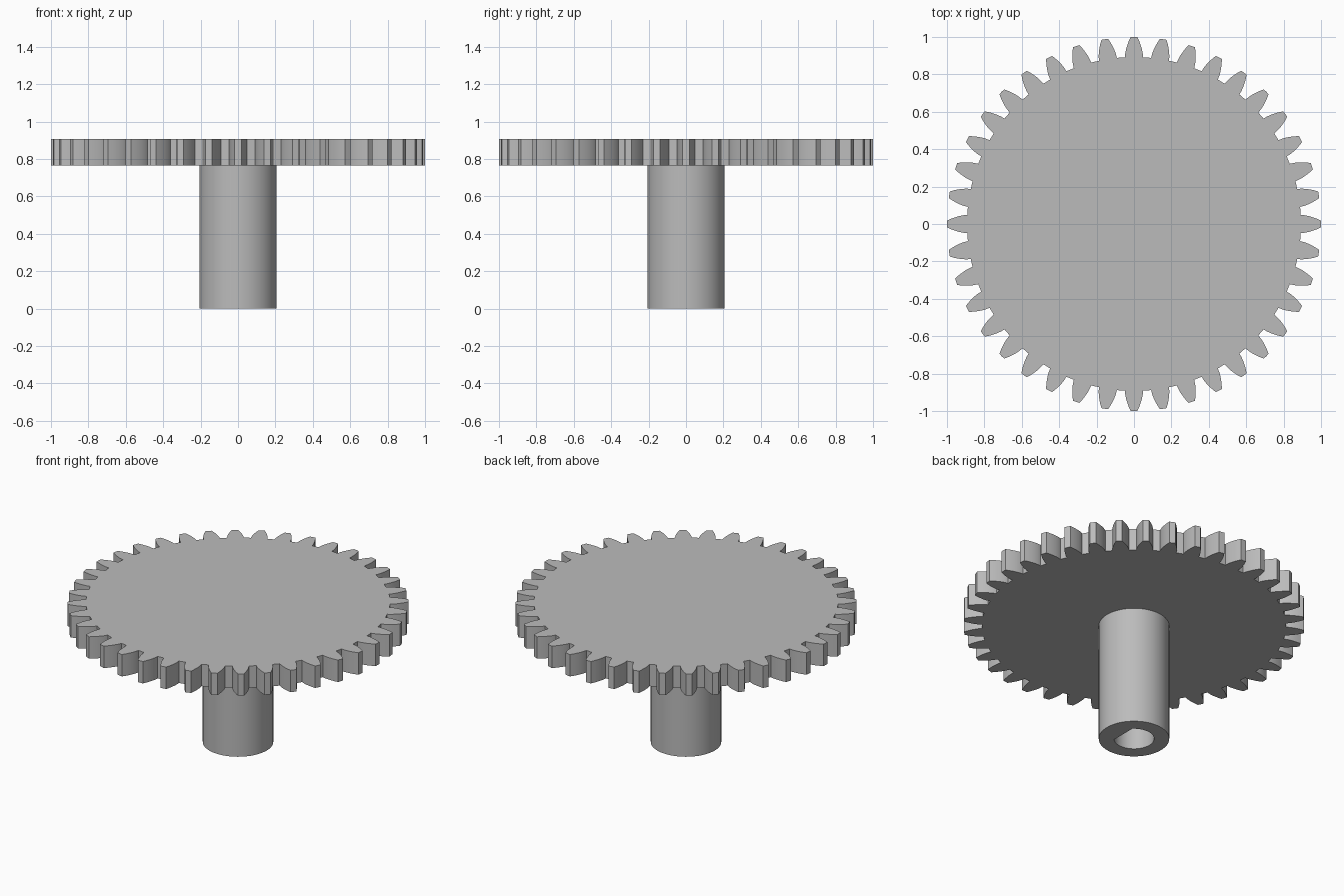
import bpy, bmesh, math
from math import cos, sin, tan, acos, pi, radians

cube = bpy.data.objects.get("Cube")
if cube:
    bpy.data.objects.remove(cube, do_unlink=True)

TEETH = 40
TIP_R = 1.0
MODULE = 2 * TIP_R / (TEETH + 2)
PITCH_R = MODULE * TEETH / 2
ROOT_R = PITCH_R - 1.25 * MODULE
PRESSURE = radians(20)
BASE_R = PITCH_R * cos(PRESSURE)
PLATE_Z, TOP_Z = 0.765, 0.907
SHAFT_R, BORE_R, BORE_FLAT = 0.207, 0.118, 0.0834
SEGMENTS = 96

grey = bpy.data.materials.new("plain grey")
grey.use_nodes = True
colour = (0.5, 0.5, 0.5, 1)
grey.diffuse_color = colour
grey.node_tree.nodes["Principled BSDF"].inputs["Base Color"].default_value = colour


def loft(name, rings, cap_start=True):
    """Skin a stack of equal-length rings, closing the far end."""
    bm = bmesh.new()
    loops = [[bm.verts.new(p) for p in ring] for ring in rings]
    n = len(loops[0])
    for a, b in zip(loops, loops[1:]):
        for i in range(n):
            j = (i + 1) % n
            bm.faces.new((a[i], a[j], b[j], b[i]))
    if cap_start:
        bm.faces.new(loops[0])
    bm.faces.new(loops[-1])
    bmesh.ops.recalc_face_normals(bm, faces=bm.faces)
    mesh = bpy.data.meshes.new(name)
    bm.to_mesh(mesh)
    bm.free()
    mesh.materials.append(grey)
    obj = bpy.data.objects.new(name, mesh)
    bpy.context.collection.objects.link(obj)
    bpy.ops.object.select_all(action="DESELECT")
    obj.select_set(True)
    bpy.context.view_layer.objects.active = obj
    bpy.ops.object.shade_smooth_by_angle(angle=radians(25))
    return obj


def involute(angle):
    return tan(angle) - angle


def half_tooth(r):
    """Half the angular width of a tooth at radius r."""
    roll = acos(min(1, BASE_R / r))
    return pi / (2 * TEETH) + involute(PRESSURE) - involute(roll)


# Toothed plate: involute flanks repeated around the rim
radii = [BASE_R + (TIP_R - BASE_R) * (k / 5) for k in range(6)]
flank = [(ROOT_R, half_tooth(BASE_R))] + [(r, half_tooth(r)) for r in radii]
tooth = [(r, -a) for r, a in flank] + [(TIP_R, 0)] + [(r, a) for r, a in reversed(flank)]
outline = []
for t in range(TEETH):
    centre = 2 * pi * t / TEETH
    outline += [(r * cos(centre + a), r * sin(centre + a)) for r, a in tooth]
loft("gear_plate", [[(x, y, z) for x, y in outline] for z in (PLATE_Z, TOP_Z)])


# Shaft with a flat-sided blind bore in its lower end
def ring(z, radius, flat=None):
    points = []
    for i in range(SEGMENTS):
        a = 2 * pi * i / SEGMENTS
        r = radius
        if flat and cos(a) > 0:
            r = min(radius, flat / cos(a))
        points.append((r * cos(a), r * sin(a), z))
    return points


loft("shaft", [ring(PLATE_Z, SHAFT_R), ring(0, SHAFT_R),
               ring(0, BORE_R, BORE_FLAT), ring(PLATE_Z - 0.01, BORE_R, BORE_FLAT)],
     cap_start=False)
